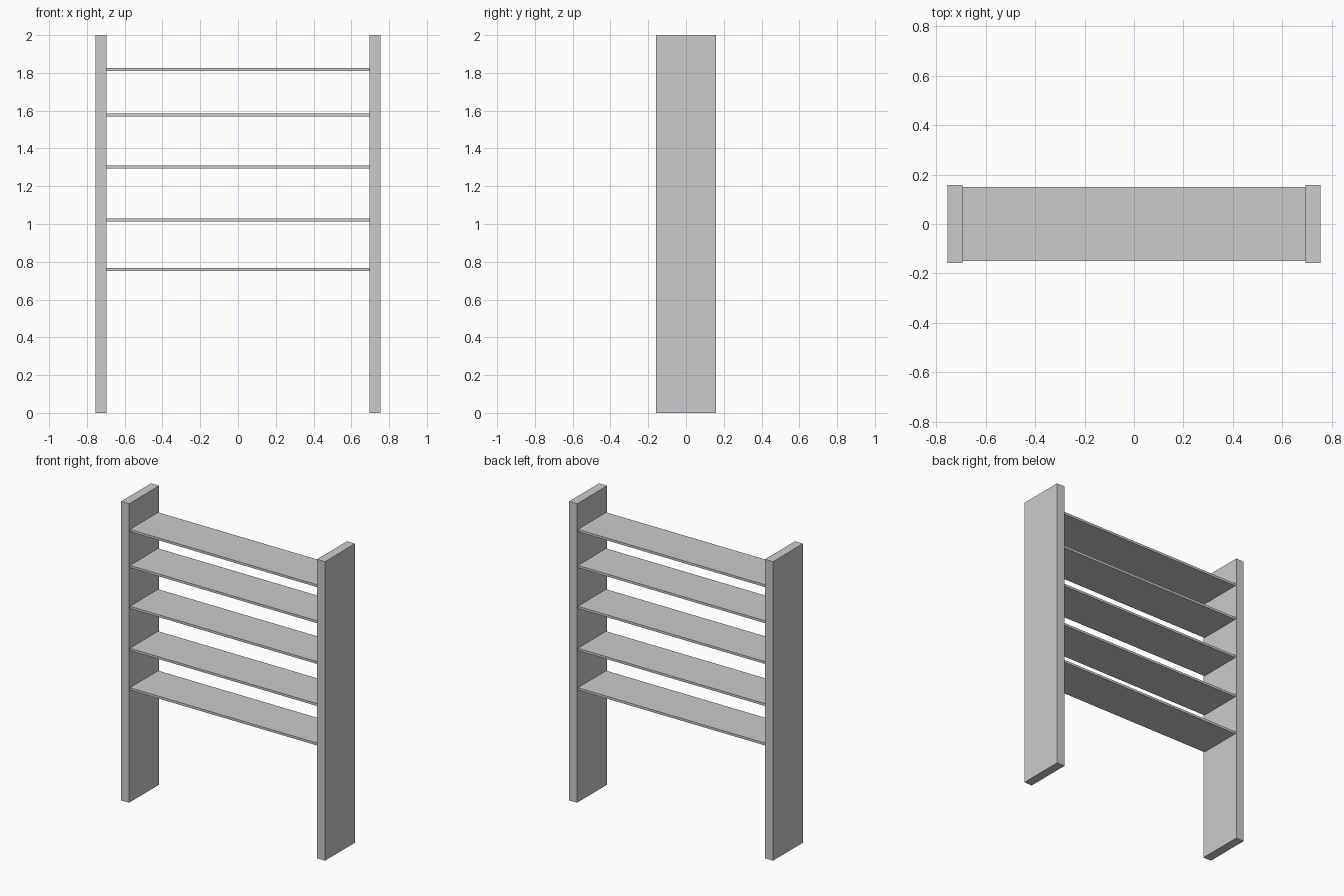
import bpy

if "Cube" in bpy.data.objects:
    bpy.data.objects.remove(bpy.data.objects["Cube"])


def box(name, center, size):
    bpy.ops.mesh.primitive_cube_add(size=1, location=center)
    obj = bpy.context.object
    obj.name = name
    obj.scale = size
    bpy.ops.object.transform_apply(location=False, rotation=False, scale=True)
    return obj


HALF_WIDTH = 0.755
POST_THICK = 0.06
INNER = HALF_WIDTH - POST_THICK

# Upright side panels
for name, side in (("left_side_panel", -1), ("right_side_panel", 1)):
    box(name, (side * (HALF_WIDTH - POST_THICK / 2), 0, 1.0), (POST_THICK, 0.316, 2.0))

# Thin shelves spanning between the panels
for i, z in enumerate((0.758, 1.022, 1.303, 1.576, 1.817), 1):
    box(f"shelf_{i}", (0, 0, z), (2 * INNER, 0.298, 0.016))
